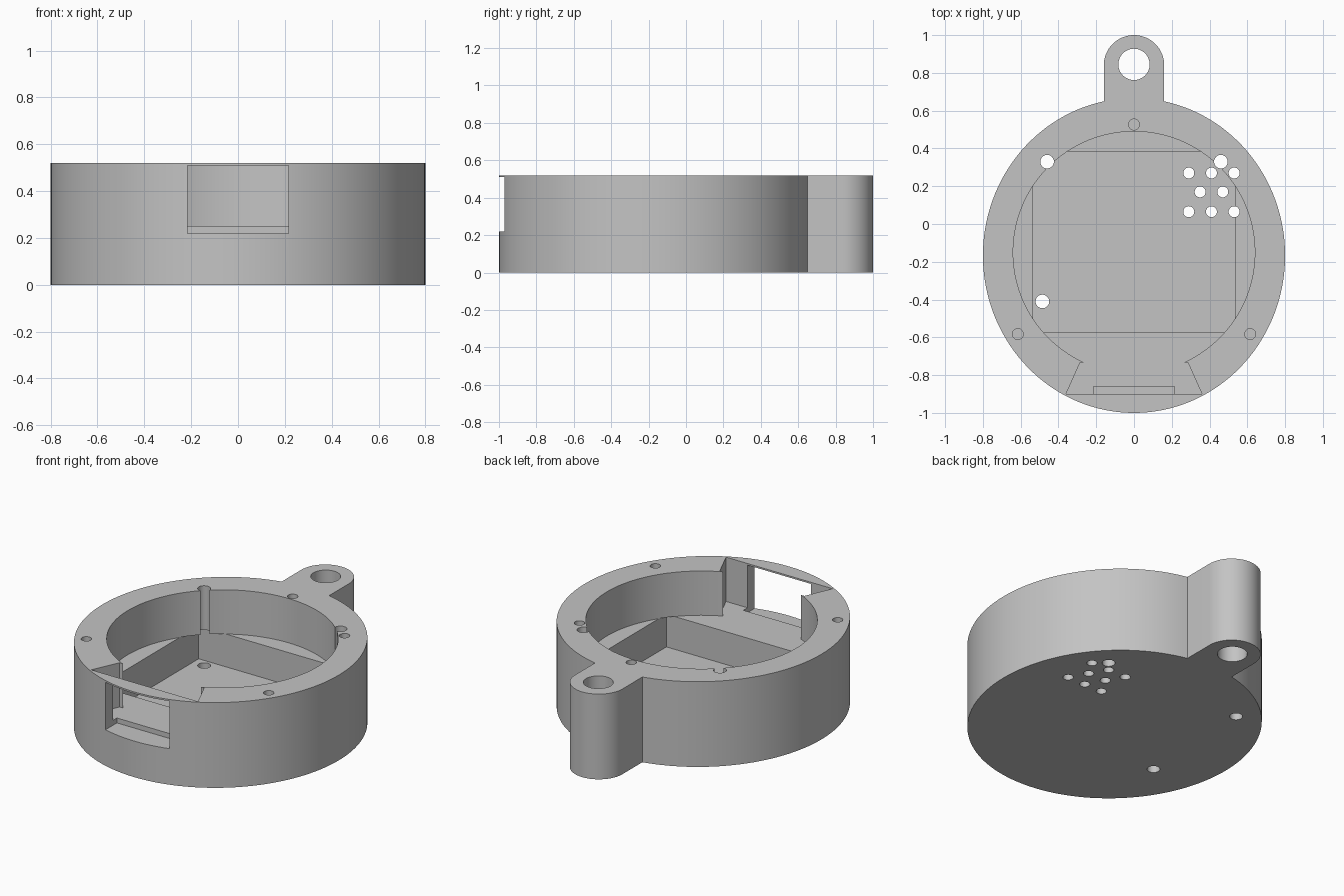
import bpy, bmesh, math

HEIGHT = 0.52
FLOOR = 0.05      # top of the base plate
LEDGE = 0.25      # floor of the round pocket

cube = bpy.data.objects.get("Cube")
if cube:
    bpy.data.objects.remove(cube, do_unlink=True)


def arc(cx, cy, rx, ry, start, end, steps):
    """Points along an elliptical arc, angles in radians."""
    angles = [start + (end - start) * i / steps for i in range(steps + 1)]
    return [(cx + rx * math.cos(a), cy + ry * math.sin(a)) for a in angles]


def prism(name, outline, low, high):
    """Extrude a counter-clockwise outline between two heights."""
    bm = bmesh.new()
    face = bm.faces.new([bm.verts.new((x, y, low)) for x, y in outline])
    top = bmesh.ops.extrude_face_region(bm, geom=[face])["geom"]
    verts = [v for v in top if isinstance(v, bmesh.types.BMVert)]
    bmesh.ops.translate(bm, vec=(0, 0, high - low), verts=verts)
    bmesh.ops.recalc_face_normals(bm, faces=bm.faces)
    mesh = bpy.data.meshes.new(name)
    bm.to_mesh(mesh)
    bm.free()
    obj = bpy.data.objects.new(name, mesh)
    bpy.context.collection.objects.link(obj)
    return obj


def box(x, y0, y1):
    return [(-x, y0), (x, y0), (x, y1), (-x, y1)]


def cut(outline, low, high):
    """Subtract a prism from the housing."""
    cutter = prism("cutter", outline, low, high)
    cutter.hide_render = True
    mod = housing.modifiers.new("cut", "BOOLEAN")
    mod.operation = "DIFFERENCE"
    mod.solver = "EXACT"
    mod.object = cutter
    bpy.context.view_layer.objects.active = housing
    bpy.ops.object.modifier_apply(modifier=mod.name)
    bpy.data.objects.remove(cutter, do_unlink=True)


def drill(x, y, radius, low=-0.1, high=HEIGHT + 0.1):
    cut(arc(x, y, radius, radius, 0, math.tau, 32)[:-1], low, high)


# Round housing with a hanging lug at the back
LUG, LUG_Y = 0.16, 0.84
join = math.acos(LUG / 0.8)
outline = arc(0, -0.167, 0.8, 0.833, math.pi - join, math.tau + join, 128)
outline += arc(0, LUG_Y, LUG, LUG, 0, math.pi, 32)
housing = prism("housing", outline, 0, HEIGHT)

# Round pocket opening into a flared connector bay at the front
bay = math.asin(0.583 / 0.64)
pocket = arc(0, -0.15, 0.64, 0.64, -bay, math.pi + bay, 112)
pocket += [(-0.285, -0.733), (-0.36, -0.9), (0.36, -0.9), (0.285, -0.733)]
cut(pocket, LEDGE, HEIGHT + 0.1)

# Deeper rectangular recess, undercutting the rim at its corners
cut(box(0.535, -0.575, 0.385), FLOOR, LEDGE + 0.001)

# Connector window through the front wall
cut(box(0.215, -1.1, -0.86), 0.22, 0.51)

# Lug hole, mounting holes, vent holes and blind screw holes
drill(0, LUG_Y + 0.005, 0.083)
for x, y in [(-0.46, 0.33), (0.46, 0.33), (-0.485, -0.41)]:
    drill(x, y, 0.036)
for y, row in [(0.27, (0.29, 0.41, 0.53)), (0.17, (0.35, 0.47)),
               (0.065, (0.29, 0.41, 0.53))]:
    for x in row:
        drill(x, y, 0.029)
for x, y in [(0, 0.527), (-0.615, -0.583), (0.615, -0.583)]:
    drill(x, y, 0.029, low=0.27)

# Plain grey plastic
grey = bpy.data.materials.new("grey plastic")
grey.use_nodes = True
colour = (0.55, 0.55, 0.55, 1)
grey.diffuse_color = colour
grey.node_tree.nodes["Principled BSDF"].inputs["Base Color"].default_value = colour
housing.data.materials.clear()
housing.data.materials.append(grey)
for face in housing.data.polygons:
    face.material_index = 0

bpy.ops.object.select_all(action="DESELECT")
housing.select_set(True)
bpy.context.view_layer.objects.active = housing
bpy.ops.object.shade_smooth_by_angle(angle=math.radians(30))
